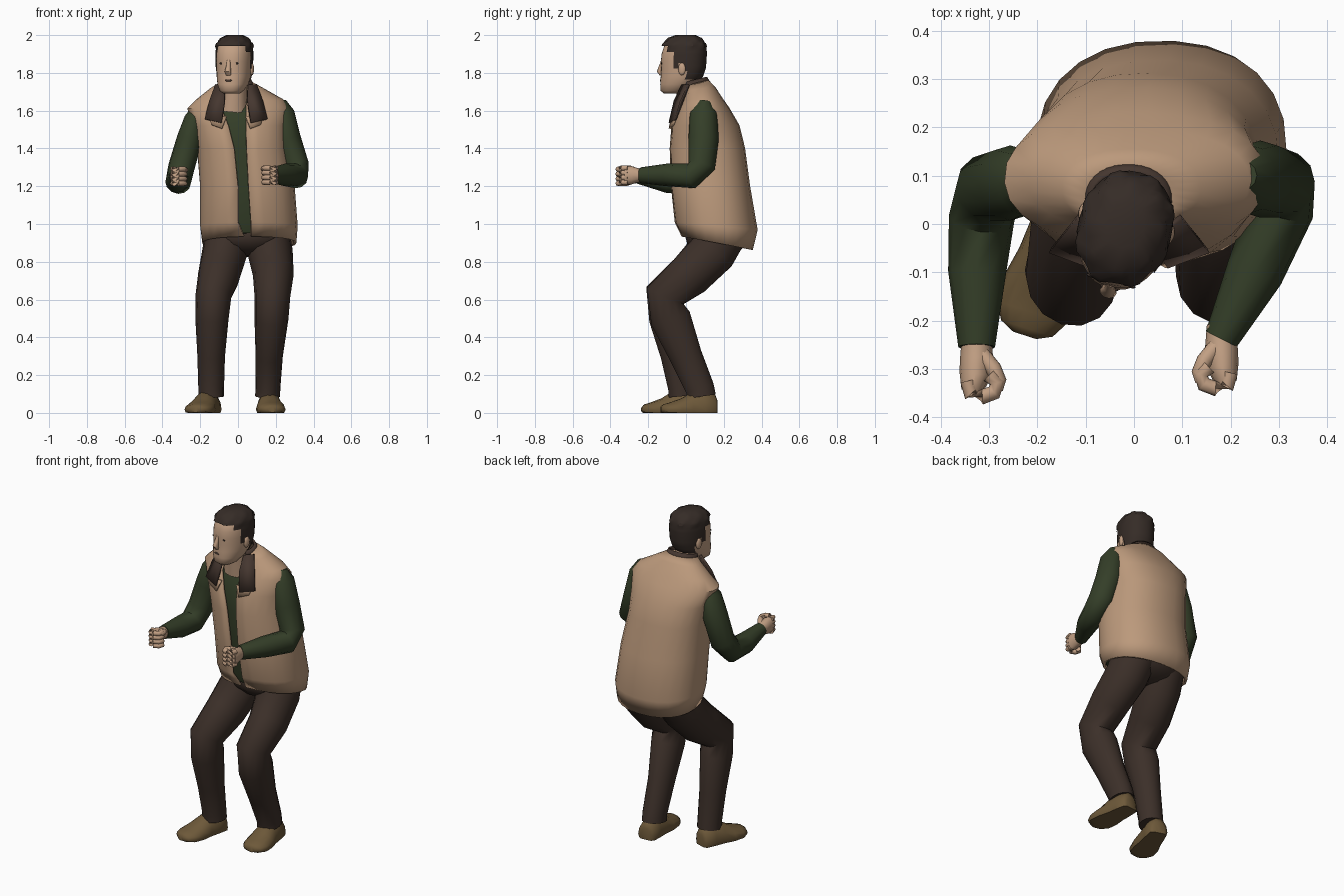
import bpy, bmesh, math
from mathutils import Vector, Matrix

if "Cube" in bpy.data.objects:
    bpy.data.objects.remove(bpy.data.objects["Cube"])


def material(name, r, g, b):
    m = bpy.data.materials.new(name)
    m.use_nodes = True
    m.diffuse_color = (r, g, b, 1)
    m.node_tree.nodes["Principled BSDF"].inputs["Base Color"].default_value = (r, g, b, 1)
    return m


TAN = material("tan_cloth", .50, .32, .20)
SKIN = material("skin", .54, .35, .23)
GREEN = material("dark_green_cloth", .034, .048, .021)
BROWN = material("dark_brown_cloth", .045, .029, .022)
COLLAR = material("collar_brown", .060, .038, .029)
HAIR = material("dark_hair", .036, .025, .020)
SHOE = material("shoe_leather", .155, .10, .042)


def finish(name, bm, mat, M=None, thick=0, angle=50):
    if M:
        bm.transform(M)
    bmesh.ops.recalc_face_normals(bm, faces=bm.faces)
    mesh = bpy.data.meshes.new(name)
    bm.to_mesh(mesh)
    bm.free()
    mesh.materials.append(mat)
    ob = bpy.data.objects.new(name, mesh)
    bpy.context.collection.objects.link(ob)
    bpy.ops.object.select_all(action='DESELECT')
    ob.select_set(True)
    bpy.context.view_layer.objects.active = ob
    bpy.ops.object.shade_smooth_by_angle(angle=math.radians(angle))
    if thick:
        mod = ob.modifiers.new("thickness", 'SOLIDIFY')
        mod.thickness = thick
        mod.offset = 0


def loft(rings, closed=True, caps=True):
    """Skin a list of equal-length point rings."""
    bm = bmesh.new()
    rows = [[bm.verts.new(p) for p in ring] for ring in rings]
    n = len(rows[0])
    for a, b in zip(rows, rows[1:]):
        for i in range(n if closed else n - 1):
            j = (i + 1) % n
            bm.faces.new((a[i], a[j], b[j], b[i]))
    if caps:
        bm.faces.new(rows[0][::-1])
        bm.faces.new(rows[-1])
    return bm


def tube(path, sides=12):
    """Elliptical tube along points (x, y, z, side radius, other radius)."""
    pts = [Vector(p[:3]) for p in path]
    rings = []
    for i, p in enumerate(path):
        t = (pts[min(i + 1, len(pts) - 1)] - pts[max(i - 1, 0)]).normalized()
        side = Vector((1, 0, 0))
        side = (side - t * side.dot(t)).normalized()
        other = t.cross(side)
        angles = [2 * math.pi * k / sides for k in range(sides)]
        rings.append([pts[i] + side * p[3] * math.cos(a) + other * p[-1] * math.sin(a)
                      for a in angles])
    return loft(rings)


def blob(name, centre, radii, mat, M=None):
    bm = bmesh.new()
    bmesh.ops.create_uvsphere(bm, u_segments=14, v_segments=8, radius=1,
                              matrix=Matrix.Translation(centre) @ Matrix.Diagonal((*radii, 1)))
    finish(name, bm, mat, M)


def spow(v, p):
    return math.copysign(abs(v) ** p, v)


def torso_ring(z, cx, cy, rx, ry, gl, gr, tilt, inset=0, gap=True, n=25):
    """Horizontal rounded ring, open at the front between x = gl and gr."""
    P = .9
    a0, a1 = 0, 2 * math.pi * (n - 1) / n
    if gap:
        a0 = math.asin(spow((gr - cx) / rx, 1 / P))
        a1 = 2 * math.pi + math.asin(spow((gl - cx) / rx, 1 / P))
    ring = []
    for i in range(n):
        a = a0 + (a1 - a0) * i / (n - 1)
        dy = -(ry - inset) * spow(math.cos(a), P)
        ring.append((cx + (rx - inset) * spow(math.sin(a), P), cy + dy, z + tilt * dy))
    return ring


# Vest with an open front, and the shirt inside it
torso = [(.90, .06, .165, .242, .182, .03, .068, -.2),
         (.99, .057, .16, .252, .213, 0, .068, -.1),
         (1.2, .049, .13, .244, .203, 0, .055, 0),
         (1.4, .022, .113, .233, .193, -.02, .045, 0),
         (1.52, .01, .103, .243, .174, -.05, .042, 0),
         (1.61, .003, .095, .265, .13, -.085, .042, 0),
         (1.655, .01, .09, .225, .10, -.09, .045, .05),
         (1.71, -.005, .075, .14, .075, -.085, .05, .15),
         (1.745, -.01, .055, .08, .06, -.07, .045, .2)]
finish("vest", loft([torso_ring(*r) for r in torso], False, False), TAN, thick=.014)
shirt = [(.935, .058, .162, .25, .196, 0, 0, -.1)] + torso[1:7]
finish("shirt", loft([torso_ring(*r, inset=.018, gap=False) for r in shirt]), GREEN)

# Collar band, folded lapels and the flaps under them
band = [(1.725, -.01, .055, .092, .07, -.085, .055, .25),
        (1.762, -.012, .047, .077, .06, -.075, .045, .25)]
finish("collar", loft([torso_ring(*r) for r in band], False, False), COLLAR, thick=.012)
lapel = [(.062, -.02, 1.735), (.108, .015, 1.738), (.142, -.028, 1.645), (.164, -.055, 1.555),
         (.078, -.087, 1.535), (.06, -.06, 1.65)]
flap = [(.05, -.072, 1.57), (.14, -.055, 1.56), (.13, -.068, 1.525), (.075, -.086, 1.505)]
for side, s in (("left", 1), ("right", -1)):
    for part, points, mat in (("lapel", lapel, COLLAR), ("flap", flap, TAN)):
        bm = bmesh.new()
        bm.faces.new([bm.verts.new((-.01 + s * x, y, z)) for x, y, z in points])
        finish(f"{side}_{part}", bm, mat, thick=.012)

# Trousers
blob("trouser_seat", (.055, .165, .935), (.222, .17, .11), BROWN)
legs = {
    "left": [(.15, .2, .98, .12, .14), (.17, .14, .85, .12, .128), (.187, .02, .73, .108, .12),
             (.182, -.11, .62, .095, .107), (.177, -.082, .5, .09, .11),
             (.165, 0, .3, .072, .088), (.158, .074, .13, .066, .078), (.157, .08, .088, .066, .08)],
    "right": [(-.05, .19, .98, .12, .14), (-.07, .13, .85, .12, .128), (-.1, .02, .73, .112, .12),
              (-.13, -.115, .62, .095, .108), (-.138, -.095, .5, .088, .103),
              (-.142, -.055, .3, .073, .08), (-.142, -.026, .13, .068, .07),
              (-.142, -.022, .088, .068, .071)]}
for side, path in legs.items():
    finish(side + "_trouser_leg", tube(path, 14), BROWN)

# Shoes: distance forward of the heel, half width, height
shoe = [(0, .035, .07), (.012, .054, .1), (.07, .061, .125), (.13, .066, .115),
        (.19, .078, .078), (.25, .076, .056), (.285, .056, .046), (.3, .025, .034)]
for side, hx, hy, dx in (("left", .157, .165, .08), ("right", -.135, .055, -.32)):
    d = Vector((dx, -1, 0)).normalized()
    bm = tube([(hx + d.x * t, hy + d.y * t, .018, w, h - .018) for t, w, h in shoe], 14)
    for v in bm.verts:
        v.co.z = max(v.co.z, 0)
    finish(side + "_shoe", bm, SHOE)

# Sleeves
arms = {
    "left": [(.225, .1, 1.65, .03), (.236, .093, 1.59, .062, .072), (.262, .093, 1.45, .071, .08),
             (.306, .083, 1.31, .07, .073), (.305, .03, 1.255, .068), (.25, -.1, 1.26, .06),
             (.181, -.238, 1.258, .036, .042)],
    "right": [(-.215, .085, 1.62, .025), (-.231, .087, 1.56, .052, .068),
              (-.256, .085, 1.45, .068, .078), (-.3, .075, 1.3, .07, .073),
              (-.316, .01, 1.222, .068), (-.325, -.1, 1.225, .06), (-.326, -.255, 1.252, .038)]}
for side, path in arms.items():
    finish(side + "_sleeve", tube(path), GREEN)

# Fists: palm on the outer side, four fingers curled inwards, thumb on top
for side, s in (("left", 1), ("right", -1)):
    wx, wy, wz = arms[side][-1][:3]
    M = Matrix.Translation((wx, wy, wz)) @ Matrix.Diagonal((s, 1, 1, 1))
    palm = [(0, .03, 0, .03, .03), (0, -.02, 0, .034, .038),
            (.002, -.055, 0, .034, .05), (.01, -.092, 0, .022, .049)]
    finish(side + "_palm", tube(palm, 12), SKIN, M)
    for k in range(4):
        z = -.037 + .025 * k
        finger = [(.018, -.07), (.012, -.097), (-.012, -.103), (-.036, -.094),
                  (-.043, -.074), (-.026, -.058)]
        finish(f"{side}_finger_{k + 1}",
               tube([(x, y, z, .016, .0145) for x, y in finger], 8), SKIN, M)
    thumb = [(-.01, -.015, .015, .018), (-.035, -.045, .03, .017),
             (-.048, -.07, .034, .014), (-.045, -.09, .034, .009)]
    finish(side + "_thumb", tube(thumb, 8), SKIN, M)

# Head, turned slightly to its right
HEAD = Matrix.Translation((-.016, 0, 0)) @ Matrix.Rotation(math.radians(-15), 4, 'Z')
finish("neck", tube([(-.025, .03, 1.6, .078, .068), (-.02, .02, 1.68, .066, .068),
                     (-.016, .01, 1.78, .062, .07)]), SKIN)
skull = [(1.69, -.118, -.03, .042), (1.705, -.136, 0, .062), (1.74, -.138, .05, .079),
         (1.78, -.135, .085, .087), (1.82, -.132, .1, .09), (1.86, -.134, .104, .092),
         (1.9, -.13, .106, .092), (1.94, -.117, .098, .086), (1.97, -.088, .073, .064),
         (1.985, -.045, .04, .032)]


def head_ring(z, yf, yb, w, n=32, grow=lambda i: 0):
    ring = []
    for i in range(n):
        a = 2 * math.pi * i / n
        g = grow(i)
        ring.append(((w + g) * spow(math.sin(a), .9),
                     (yf + yb) / 2 - ((yb - yf) / 2 + g) * spow(math.cos(a), .9), z))
    return ring


finish("head", loft([head_ring(*r) for r in skull]), SKIN, HEAD)


def skull_at(z):
    for a, b in zip(skull, skull[1:]):
        if z <= b[0]:
            t = (z - a[0]) / (b[0] - a[0])
            return [p + (q - p) * t for p, q in zip(a, b)]
    return skull[-1]


def hairline(y):
    for limit, z in ((-.08, 1.945), (-.04, 1.915), (-.015, 1.825), (.02, 1.85)):
        if y < limit:
            return z
    return 1.77


# Hair shell with tufted top, trimmed along the hairline
rings = []
for k in range(17):
    z, yf, yb, w = skull_at(1.765 + .22 * k / 16)
    bump = .007 if z > 1.92 else 0
    rings.append(head_ring(z + .015 * k / 16, yf, yb, w,
                           grow=lambda i: .005 + bump * ((i // 2 + k // 2) % 2)))
bm = loft(rings)
trim = [f for f in bm.faces
        if len(f.verts) > 4 and f.calc_center_median().z < 1.9
        or f.calc_center_median().z < hairline(f.calc_center_median().y)]
bmesh.ops.delete(bm, geom=trim, context='FACES')
finish("hair", bm, HAIR, HEAD, angle=30)

# Face details
nose = [(0, -.127, 1.868, .01, .008), (0, -.136, 1.835, .012, .012),
        (0, -.145, 1.808, .018, .014), (0, -.134, 1.79, .014, .01)]
finish("nose", tube(nose, 10), SKIN, HEAD)
blob("mouth", (0, -.137, 1.76), (.02, .004, .006), COLLAR, HEAD)
for side, s in (("left", 1), ("right", -1)):
    blob(side + "_ear", (s * .092, .002, 1.82), (.011, .02, .033), SKIN, HEAD)
    blob(side + "_eye", (s * .041, -.122, 1.85), (.012, .004, .005), HAIR, HEAD)
